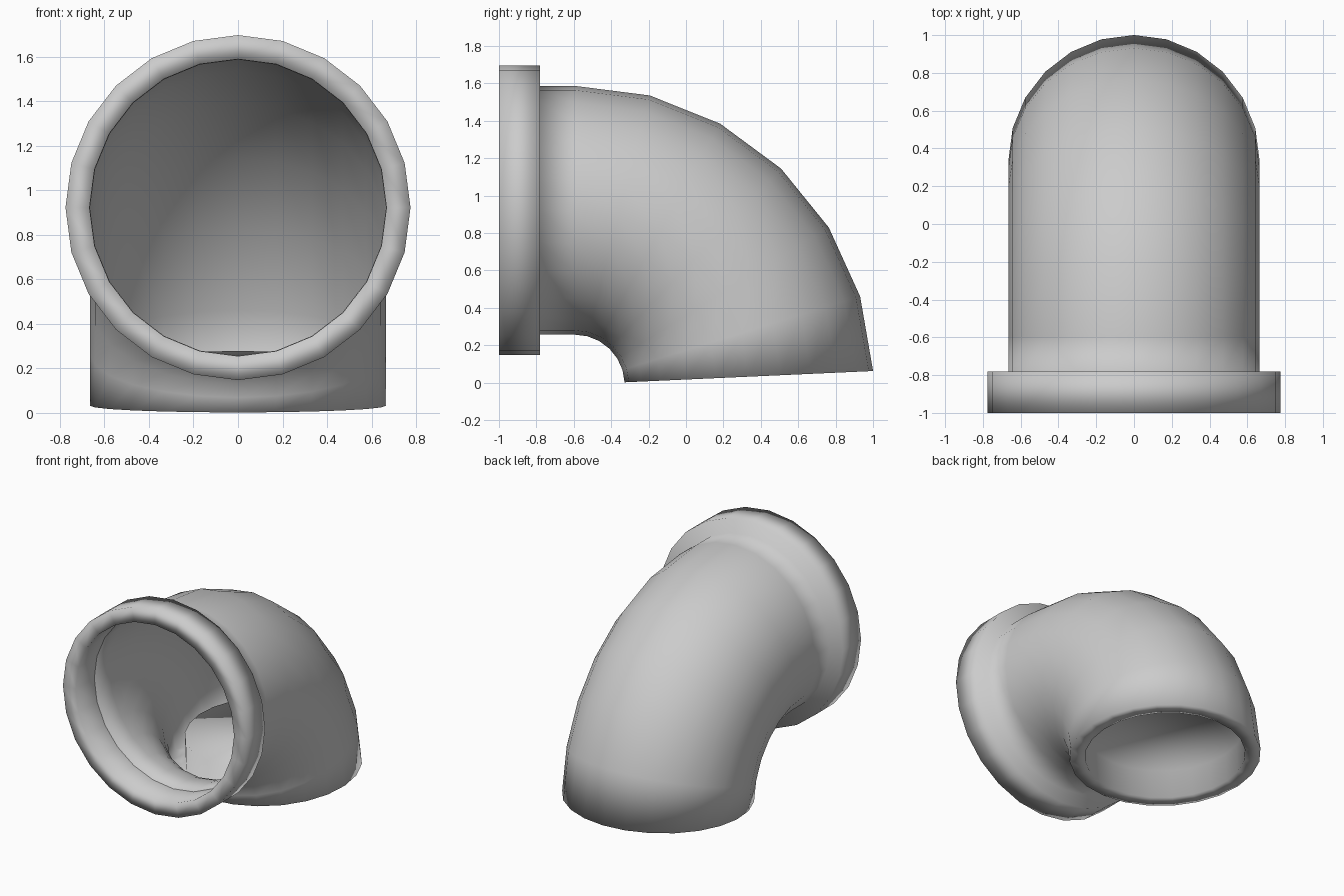
import bpy, bmesh, math

if "Cube" in bpy.data.objects:
    bpy.data.objects.remove(bpy.data.objects["Cube"])

SIDES = 24
PIPE_R, FLANGE_R, LIP_R = 0.665, 0.775, 0.557
MOUTH_Z = 0.922
PIVOT_Y, PIVOT_Z = -0.595, -0.01      # centre of the bend
BEND_R = MOUTH_Z - PIVOT_Z
BEND_ANGLE = math.radians(87.4)
STEPS = 6
DEPTH = 0.22                          # flange width and outlet recess depth

bm = bmesh.new()


def ring(y, z, radius, angle=0.0):
    """Circle of verts around (0, y, z), tilted down by angle along the bend."""
    verts = []
    for i in range(SIDES):
        a = 2 * math.pi * i / SIDES
        out = radius * math.cos(a)
        verts.append(bm.verts.new((radius * math.sin(a),
                                   y + out * math.sin(angle),
                                   z + out * math.cos(angle))))
    return verts


# Mouth flange: inner sleeve, front face, outer band, back step
rings = [ring(y, MOUTH_Z, r) for y, r in (
    (-1 + DEPTH, PIPE_R), (-1, PIPE_R + 0.002),
    (-1, FLANGE_R), (-1 + DEPTH, FLANGE_R), (-1 + DEPTH, PIPE_R))]

# Curved pipe body
for s in range(STEPS + 1):
    a = BEND_ANGLE * s / STEPS
    rings.append(ring(PIVOT_Y + BEND_R * math.sin(a),
                      PIVOT_Z + BEND_R * math.cos(a), PIPE_R, a))

# Outlet rim and recess going back up into the pipe
end_y = PIVOT_Y + BEND_R * math.sin(BEND_ANGLE)
end_z = PIVOT_Z + BEND_R * math.cos(BEND_ANGLE)
rings.append(ring(end_y, end_z, LIP_R, BEND_ANGLE))
rings.append(ring(end_y - DEPTH * math.cos(BEND_ANGLE),
                  end_z + DEPTH * math.sin(BEND_ANGLE), LIP_R, BEND_ANGLE))

# Skin the rings and close the recess
for a, b in zip(rings, rings[1:]):
    for i in range(SIDES):
        j = (i + 1) % SIDES
        bm.faces.new((a[i], b[i], b[j], a[j]))
bm.faces.new(rings[-1])
bmesh.ops.recalc_face_normals(bm, faces=bm.faces)

# Make sure the bend's outside faces outward
bm.faces.ensure_lookup_table()
outer = bm.faces[SIDES * 6]
if outer.normal.z < 0:
    bmesh.ops.reverse_faces(bm, faces=bm.faces)
for f in bm.faces:
    f.smooth = True

mesh = bpy.data.meshes.new("elbow_pipe")
bm.to_mesh(mesh)
bm.free()
obj = bpy.data.objects.new("elbow_pipe", mesh)
bpy.context.collection.objects.link(obj)
